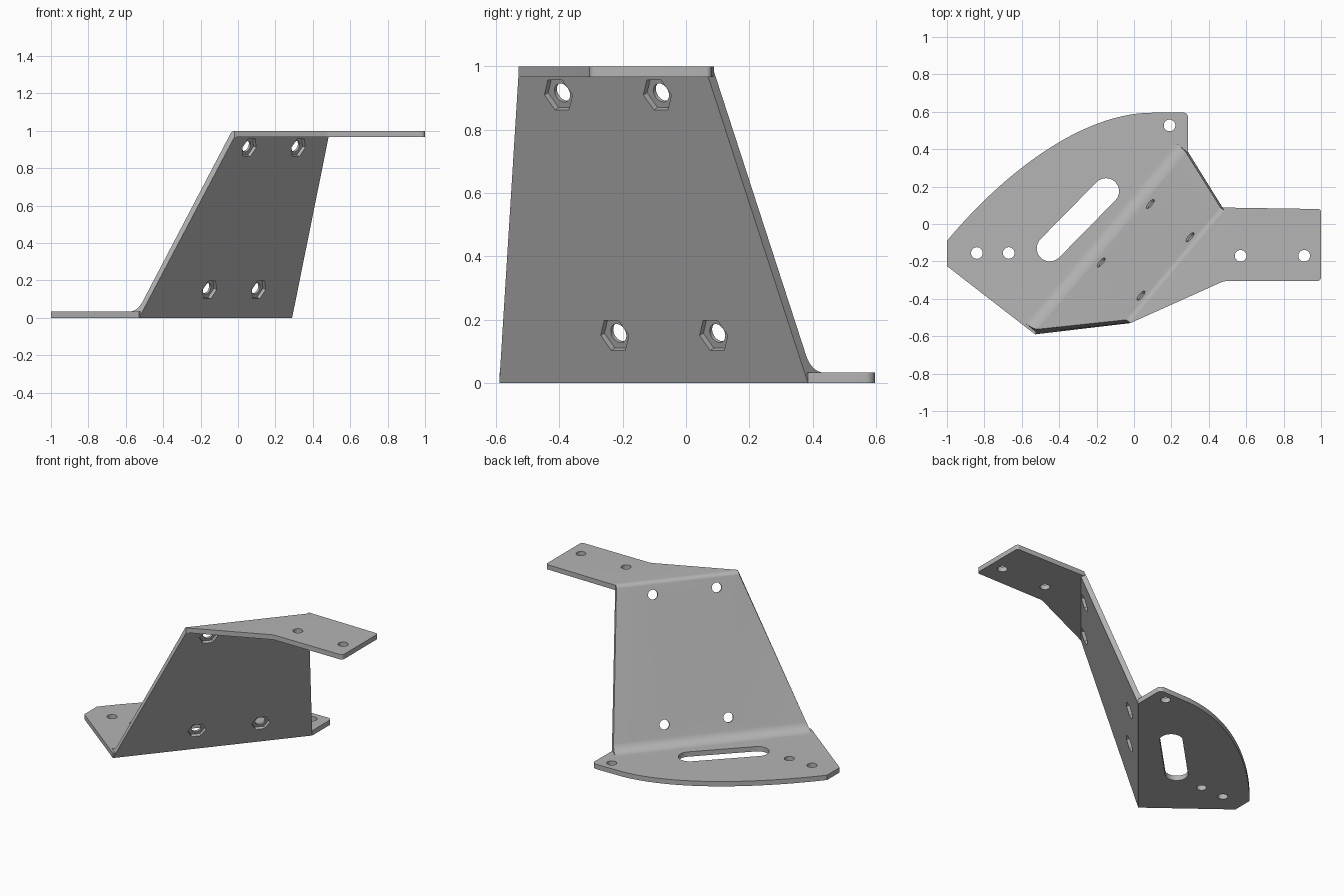
import bpy, bmesh, math
from mathutils import Vector, Matrix
from mathutils.geometry import interpolate_bezier

cube = bpy.data.objects.get("Cube")
if cube:
    bpy.data.objects.remove(cube, do_unlink=True)

steel = bpy.data.materials.new("plain_grey_steel")
steel.use_nodes = True
grey = (0.46, 0.46, 0.46, 1)
steel.diffuse_color = grey
steel.node_tree.nodes["Principled BSDF"].inputs["Base Color"].default_value = grey

# Bend frame: U runs along the folds, N is the level direction across them
TURN, LEAN, T = math.radians(50), math.radians(20), 0.033
U = Vector((math.cos(TURN), math.sin(TURN), 0))
N = Vector((math.sin(TURN), -math.cos(TURN), 0))
Z = Vector((0, 0, 1))
FOLD, TOP = -0.026, 1.0
INNER = TOP - T


def face_n(z):
    """Position across the folds of the web's front face at height z."""
    return FOLD + z * math.tan(LEAN)


def plan(u, n):
    p = U * u + N * n
    return (p.x, p.y)


def loft(name, bottom, top):
    """Solid between two matching loops of 3D points."""
    bm = bmesh.new()
    a = [bm.verts.new(p) for p in bottom]
    b = [bm.verts.new(p) for p in top]
    bm.faces.new(a[::-1])
    bm.faces.new(b)
    for i in range(len(a)):
        j = (i + 1) % len(a)
        bm.faces.new((a[i], a[j], b[j], b[i]))
    bmesh.ops.recalc_face_normals(bm, faces=bm.faces)
    me = bpy.data.meshes.new(name)
    bm.to_mesh(me)
    bm.free()
    me.materials.append(steel)
    ob = bpy.data.objects.new(name, me)
    bpy.context.collection.objects.link(ob)
    return ob


def prism(name, outline, z0, z1, frame=Matrix()):
    return loft(name, [frame @ Vector((x, y, z0)) for x, y in outline],
                [frame @ Vector((x, y, z1)) for x, y in outline])


def arc(cx, cy, r, start, end, steps):
    return [(cx + r * math.cos(math.radians(start + (end - start) * i / steps)),
             cy + r * math.sin(math.radians(start + (end - start) * i / steps)))
            for i in range(steps + 1)]


def circle(x, y, r, sides=32):
    return arc(x, y, r, 0, 360, sides)[:-1]


def combine(target, other, operation):
    mod = target.modifiers.new(operation.lower(), 'BOOLEAN')
    mod.operation, mod.solver, mod.object = operation, 'EXACT', other
    bpy.context.view_layer.objects.active = target
    bpy.ops.object.modifier_apply(modifier=mod.name)
    bpy.data.objects.remove(other, do_unlink=True)


# Leaning web with its two bends, as a profile in (n, z)
R = 0.08
back_low = face_n(T) - T / math.cos(LEAN)
tangent = back_low - R * math.tan(math.radians(35))
profile = [(FOLD, 0), (face_n(INNER), INNER)]
profile += arc(face_n(INNER), INNER, T, 90, 160, 10)
profile += arc(tangent, T + R, R, -20, -90, 12)
profile += [(tangent, 0)]


def web_end(low, high):
    pts = []
    for n, z in profile:
        f = min(z / INNER, 1)
        pts.append(U * (low + (high - low) * f) + N * n + Z * z)
    return pts


bracket = loft("bent_bracket", web_end(-0.792, -0.418), web_end(0.481, 0.365))

# Lower flange with a curved outer edge
curve = interpolate_bezier(Vector((0.10, 0.595)), Vector((-0.28, 0.595)),
                           Vector((-0.70, 0.27)), Vector((-1, -0.09)), 28)
lower = [plan(-0.792, FOLD), plan(0.481, FOLD)]
lower += arc(0.26, 0.567, 0.03, 0, 90, 6)
lower += [(p.x, p.y) for p in curve]
lower += [(-1, -0.225)]
combine(bracket, prism("lower_flange", lower, 0, T), 'UNION')

# Upper flange narrowing to a tab
upper = [plan(-0.418, face_n(INNER)), (0.47, -0.31), (0.49, -0.305)]
upper += arc(0.98, -0.285, 0.02, -90, 0, 5)
upper += arc(0.985, 0.065, 0.015, 0, 90, 5)
upper += [(0.47, 0.088), plan(0.365, face_n(INNER))]
combine(bracket, prism("upper_flange", upper, INNER, TOP), 'UNION')

# Flange holes
for x, y, z in ((-0.84, -0.155, 0), (-0.67, -0.155, 0), (0.19, 0.527, 0),
                (0.57, -0.17, INNER), (0.91, -0.17, INNER)):
    combine(bracket, prism("hole_cutter", circle(x, y, 0.031), z - 0.1, z + 0.1),
            'DIFFERENCE')

# Adjustment slot
slot = arc(-0.15, 0.175, 0.07, -45, 135, 16) + arc(-0.45, -0.13, 0.07, 135, 315, 16)
combine(bracket, prism("slot_cutter", slot, -0.1, 0.1), 'DIFFERENCE')

# Web holes with hexagonal nut pockets on the front face
V = N * math.sin(LEAN) + Z * math.cos(LEAN)
W = U.cross(V)
for u in (-0.27, 0.138):
    for z in (0.15, 0.91):
        frame = Matrix((U, V, W)).transposed().to_4x4()
        frame.translation = U * u + N * face_n(z) + Z * z
        combine(bracket, prism("nut_cutter", circle(0, 0, 0.058, 6), -0.02, 0.02, frame),
                'DIFFERENCE')
        combine(bracket, prism("bolt_cutter", circle(0, 0, 0.031), -0.1, 0.1, frame),
                'DIFFERENCE')

# Smooth bends and holes, crisp edges
bracket.select_set(True)
bpy.context.view_layer.objects.active = bracket
bpy.ops.object.shade_smooth_by_angle(angle=math.radians(30))
